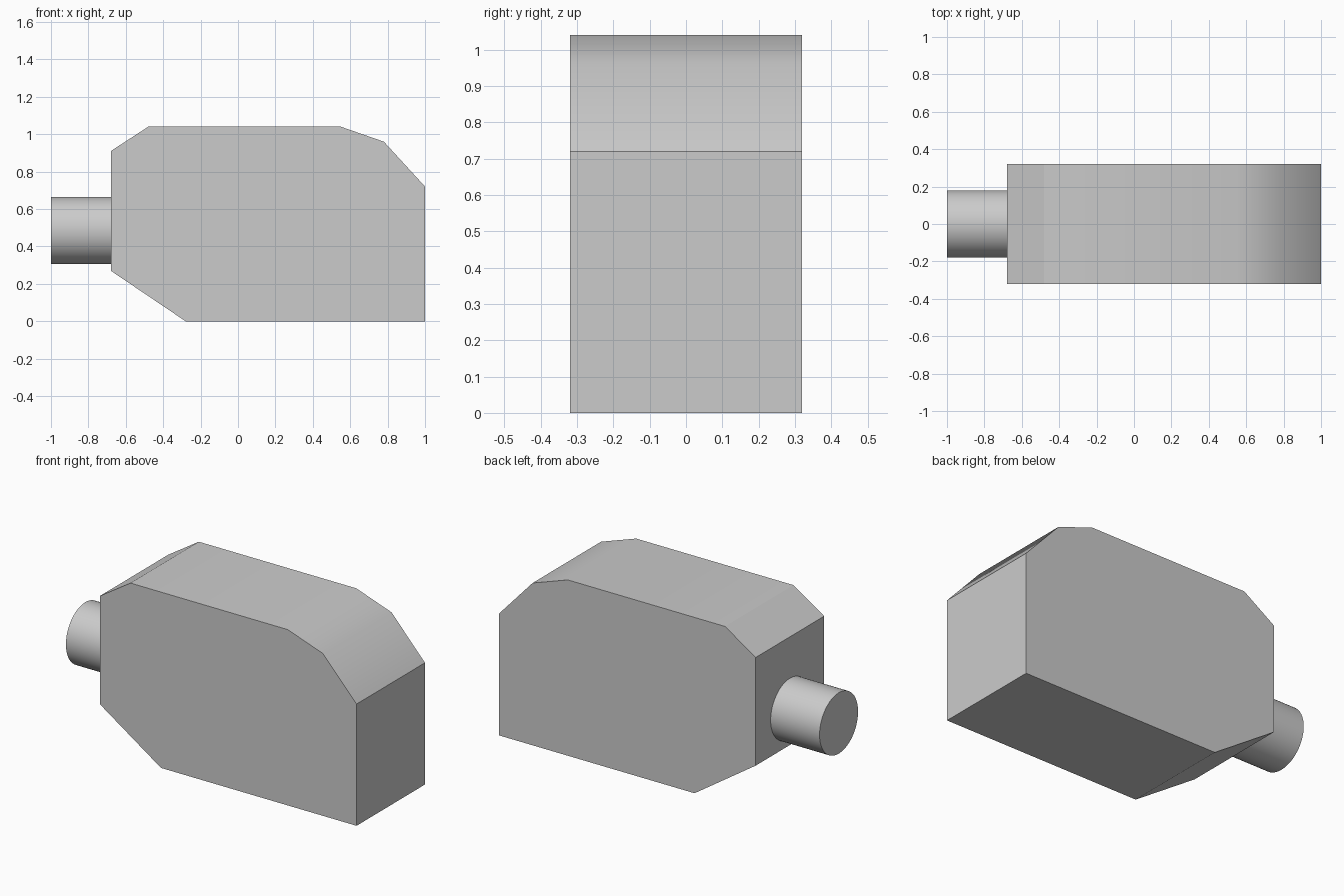
import bpy
import bmesh
import math

cube = bpy.data.objects.get("Cube")
if cube:
    bpy.data.objects.remove(cube, do_unlink=True)

GREY = (0.6, 0.6, 0.6, 1)
mat = bpy.data.materials.new("light grey")
mat.use_nodes = True
mat.diffuse_color = GREY
mat.node_tree.nodes["Principled BSDF"].inputs["Base Color"].default_value = GREY


def finish(obj, angle):
    """Give a part its colour and smooth its gentle edges."""
    obj.data.materials.append(mat)
    bpy.ops.object.select_all(action="DESELECT")
    obj.select_set(True)
    bpy.context.view_layer.objects.active = obj
    bpy.ops.object.shade_smooth_by_angle(angle=math.radians(angle))


# Housing: side profile (x, z) extruded across the width
profile = [(-0.68, 0.27), (-0.28, 0), (1, 0), (1, 0.72),
           (0.78, 0.96), (0.55, 1.04), (-0.48, 1.04), (-0.68, 0.91)]
half_width = 0.32
bm = bmesh.new()
side = bm.faces.new([bm.verts.new((x, -half_width, z)) for x, z in profile])
swept = bmesh.ops.extrude_face_region(bm, geom=[side])
moved = [v for v in swept["geom"] if isinstance(v, bmesh.types.BMVert)]
bmesh.ops.translate(bm, verts=moved, vec=(0, 2 * half_width, 0))
bmesh.ops.recalc_face_normals(bm, faces=bm.faces)
mesh = bpy.data.meshes.new("housing")
bm.to_mesh(mesh)
bm.free()
housing = bpy.data.objects.new("housing", mesh)
bpy.context.collection.objects.link(housing)
finish(housing, 30)

# Shaft: round stub on the right end, capped against the housing
bpy.ops.mesh.primitive_cylinder_add(
    vertices=64, radius=0.18, depth=0.32,
    location=(-0.84, 0, 0.485), rotation=(0, math.pi / 2, 0))
shaft = bpy.context.object
shaft.name = "shaft"
finish(shaft, 30)
